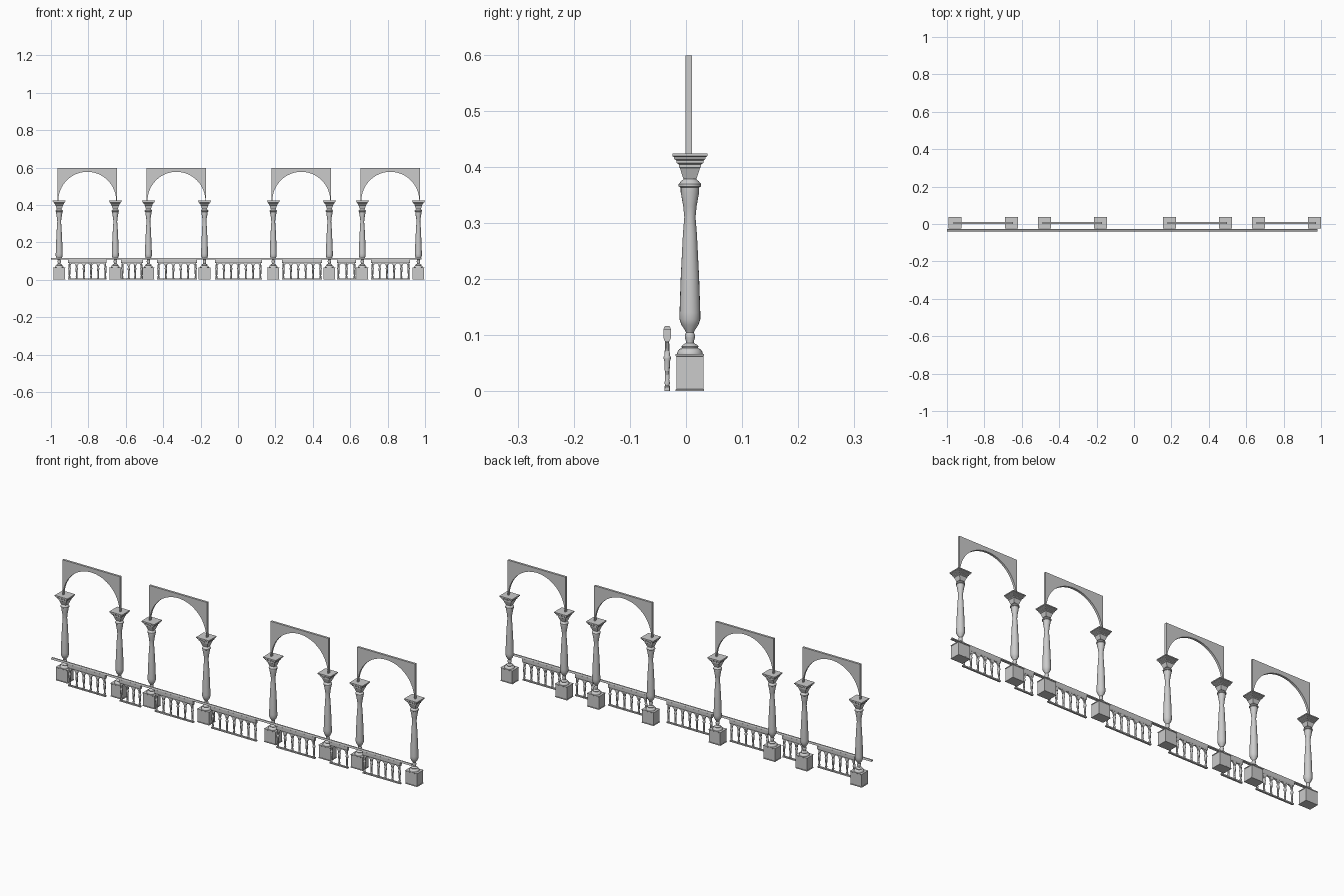
import bpy, bmesh, math

if "Cube" in bpy.data.objects:
    bpy.data.objects.remove(bpy.data.objects["Cube"])

COL_Y, RAIL_Y = 0.007, -0.0335


def finish(bm, name, smooth=False):
    bmesh.ops.recalc_face_normals(bm, faces=bm.faces)
    me = bpy.data.meshes.new(name)
    bm.to_mesh(me)
    bm.free()
    if smooth:
        me.shade_smooth()
        me.set_sharp_from_angle(angle=math.radians(35))
    return me


def place(me, name, x, y, z=0):
    ob = bpy.data.objects.new(name, me)
    ob.location = (x, y, z)
    bpy.context.collection.objects.link(ob)
    return ob


def loft(name, profile, sides, sx=1.0, smooth=True):
    """Stack of rings (half_width, z); four sides gives a square section."""
    bm = bmesh.new()
    k = math.sqrt(2) if sides == 4 else 1
    off = math.pi / 4 if sides == 4 else 0
    rings = []
    for r, z in profile:
        rings.append([bm.verts.new((r * k * sx * math.cos(off + math.tau * i / sides),
                                    r * k * math.sin(off + math.tau * i / sides), z))
                      for i in range(sides)])
    for a, b in zip(rings, rings[1:]):
        for i in range(sides):
            j = (i + 1) % sides
            bm.faces.new((a[i], a[j], b[j], b[i]))
    bm.faces.new(rings[0])
    bm.faces.new(rings[-1])
    return finish(bm, name, smooth)


def arch(name, half, radius, rise, top, thick, segs):
    """Rectangular slab with an elliptical opening, springing at z = 0."""
    bm = bmesh.new()
    pts = [(-half, 0)]
    pts += [(-radius * math.cos(math.pi * i / segs), rise * math.sin(math.pi * i / segs))
            for i in range(segs + 1)]
    pts += [(half, 0)]
    low = [bm.verts.new((x, -thick / 2, z)) for x, z in pts]
    high = [bm.verts.new((x, -thick / 2, top)) for x, z in pts]
    faces = [bm.faces.new((low[i], low[i + 1], high[i + 1], high[i]))
             for i in range(len(pts) - 1)]
    ext = bmesh.ops.extrude_face_region(bm, geom=faces)
    moved = [v for v in ext["geom"] if isinstance(v, bmesh.types.BMVert)]
    bmesh.ops.translate(bm, verts=moved, vec=(0, thick, 0))
    return finish(bm, name, True)


def bar(name, x0, x1, section, y):
    """Horizontal bar with a (y, z) cross-section."""
    bm = bmesh.new()
    a = [bm.verts.new((x0, v, z)) for v, z in section]
    b = [bm.verts.new((x1, v, z)) for v, z in section]
    n = len(section)
    for i in range(n):
        bm.faces.new((a[i], a[(i + 1) % n], b[(i + 1) % n], b[i]))
    bm.faces.new(a)
    bm.faces.new(b)
    return place(finish(bm, name), name, 0, y)


# Column parts
pedestal = loft("pedestal", [(0.0255, 0), (0.0255, 0.003), (0.0242, 0.004), (0.0242, 0.062),
                             (0.0255, 0.063), (0.0255, 0.066)], 4, 1.28, False)
shaft = loft("shaft", [(0.023, 0.066), (0.0225, 0.070), (0.019, 0.075), (0.014, 0.077),
                       (0.0155, 0.080), (0.012, 0.083), (0.007, 0.086), (0.007, 0.089),
                       (0.009, 0.095), (0.009, 0.100), (0.007, 0.105), (0.009, 0.109),
                       (0.015, 0.118), (0.0185, 0.128), (0.0185, 0.140), (0.0165, 0.200),
                       (0.0125, 0.280), (0.010, 0.310), (0.012, 0.330), (0.0165, 0.355),
                       (0.0165, 0.363), (0.020, 0.365), (0.020, 0.369), (0.016, 0.374),
                       (0.0115, 0.378), (0.0125, 0.385), (0.017, 0.397)], 20)
capital = loft("capital", [(0.0115, 0.378), (0.018, 0.398), (0.0195, 0.399), (0.0195, 0.404),
                           (0.024, 0.407), (0.024, 0.411), (0.028, 0.414), (0.028, 0.417),
                           (0.031, 0.419), (0.031, 0.4235)], 4, 1.12, False)
big_arch = arch("arch", 0.159, 0.155, 0.157, 0.178, 0.011, 32)

# Four bays, each a pair of columns carrying an arch
for c in (-0.806, -0.329, 0.3385, 0.8145):
    place(big_arch, "arch", c, 0.005, 0.42)
    for s in (-1, 1):
        for me in (pedestal, shaft, capital):
            place(me, me.name, c + s * 0.15, COL_Y)

# Balustrade panels: first and last baluster positions, number of gaps
baluster = loft("baluster", [(0.0055, 0), (0.0055, 0.008), (0.004, 0.010), (0.0052, 0.015),
                             (0.0038, 0.020), (0.0045, 0.035), (0.0055, 0.054),
                             (0.0068, 0.058), (0.0068, 0.061), (0.005, 0.064),
                             (0.0045, 0.075), (0.0036, 0.088)], 10)
for x0, x1, n in ((-0.901, -0.709, 5), (-0.618, -0.516, 3), (-0.425, -0.227, 5),
                  (-0.115, 0.120, 6), (0.243, 0.441, 5), (0.537, 0.623, 2),
                  (0.719, 0.912, 5)):
    step = (x1 - x0) / n
    small_arch = arch("railing_arch", step / 2, step / 2 - 0.005, 0.018, 0.03, 0.007, 10)
    for i in range(n + 1):
        place(baluster, "baluster", x0 + i * step, RAIL_Y)
        if i < n:
            place(small_arch, "railing_arch", x0 + (i + 0.5) * step, RAIL_Y, 0.07)
    e = 0.007
    bar("panel_cornice", x0 - e, x1 + e, [(-0.004, 0.089), (0.004, 0.089), (0.0068, 0.095),
        (0.0068, 0.109), (-0.0068, 0.109), (-0.0068, 0.095)], RAIL_Y)
    bar("panel_sill", x0 - e, x1 + e, [(-0.0045, 0), (0.0045, 0), (0.0045, 0.006),
        (-0.0045, 0.006)], RAIL_Y)

# Continuous handrail
bar("handrail", -1.0, 0.98, [(-0.0065, 0.109), (0.0065, 0.109), (0.006, 0.113),
    (0.0035, 0.1165), (-0.0035, 0.1165), (-0.006, 0.113)], RAIL_Y)
